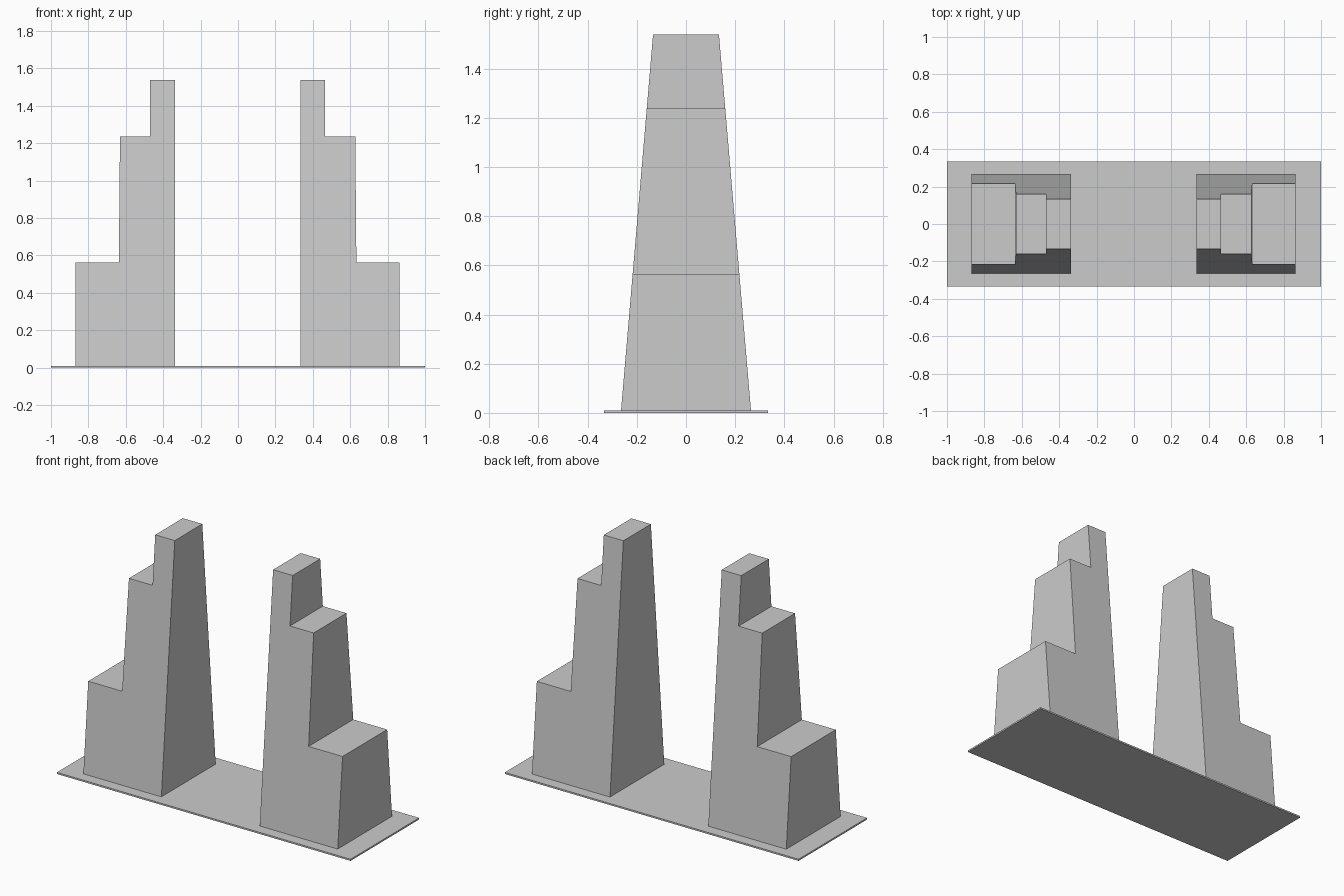
import bpy, bmesh

if "Cube" in bpy.data.objects:
    bpy.data.objects.remove(bpy.data.objects["Cube"])

BASE_HALF, TOP_HALF, HEIGHT = 0.265, 0.134, 1.538
# stepped outline in x (outward) and z
PROFILE = [(0.335, 0.0), (0.866, 0.0), (0.866, 0.562), (0.635, 0.562),
           (0.629, 1.237), (0.468, 1.237), (0.468, HEIGHT), (0.335, HEIGHT)]


def tower(name, side):
    """Stepped outline whose depth narrows evenly towards the top."""
    bm = bmesh.new()
    loops = []
    for face_dir in (-1, 1):
        loops.append([bm.verts.new((
            side * x - 0.002,
            face_dir * (BASE_HALF + (TOP_HALF - BASE_HALF) * z / HEIGHT), z))
            for x, z in PROFILE])
    front, back = loops
    bm.faces.new(front)
    bm.faces.new(back[::-1])
    n = len(PROFILE)
    for i in range(n):
        j = (i + 1) % n
        bm.faces.new((front[i], back[i], back[j], front[j]))
    bmesh.ops.recalc_face_normals(bm, faces=bm.faces)
    mesh = bpy.data.meshes.new(name)
    bm.to_mesh(mesh)
    bm.free()
    bpy.context.collection.objects.link(bpy.data.objects.new(name, mesh))


# thin ground plate
bpy.ops.mesh.primitive_cube_add(size=1, location=(0, 0, 0.005))
plate = bpy.context.object
plate.name = "base_plate"
plate.scale = (2.0, 0.667, 0.01)
bpy.ops.object.transform_apply(location=True, scale=True)

# mirrored pair of stepped towers
tower("left_tower", -1)
tower("right_tower", 1)
